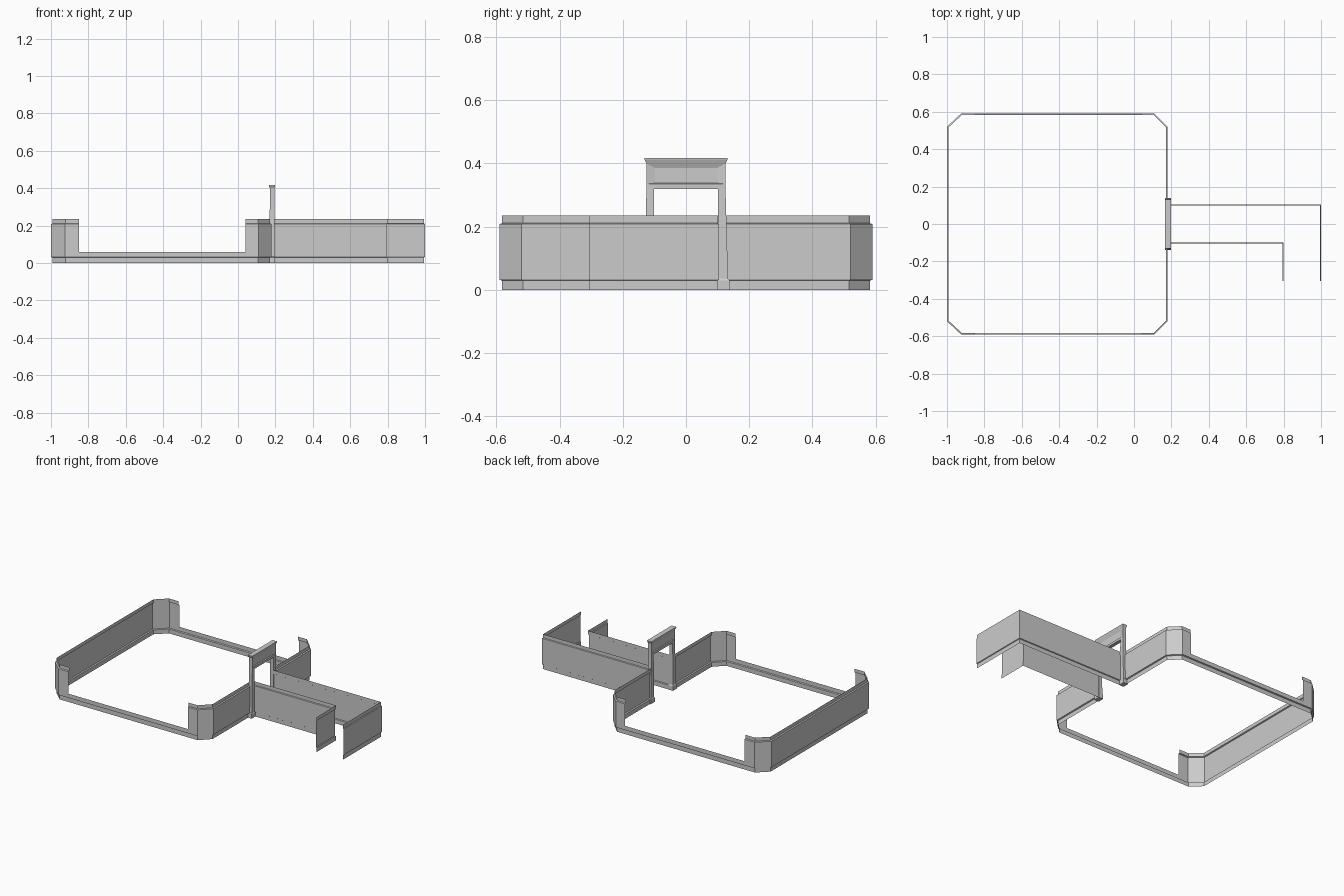
import bpy, bmesh
from mathutils import Vector

if "Cube" in bpy.data.objects:
    bpy.data.objects.remove(bpy.data.objects["Cube"])

# Wall sections as (inset towards the room, height): skirting, wall, top rail
FULL = [(1, 0), (1, 0.029), (0, 0.032), (0, 0.208), (1, 0.211), (1, 0.235)]
LOW = [(1, 0), (1, 0.029), (0, 0.032), (0, 0.06)]


def finish(bm, name):
    bmesh.ops.recalc_face_normals(bm, faces=bm.faces)
    mesh = bpy.data.meshes.new(name)
    bm.to_mesh(mesh)
    bm.free()
    obj = bpy.data.objects.new(name, mesh)
    bpy.context.collection.objects.link(obj)
    return obj


def wall(name, path, section, depth=0.008):
    """Sweep a section along a path, mitred; the room lies left of the path."""
    pts = [Vector(p) for p in path]
    dirs = [(b - a).normalized() for a, b in zip(pts, pts[1:])]
    normals = [Vector((-d.y, d.x)) for d in dirs]
    bm = bmesh.new()
    rows = []
    for i, p in enumerate(pts):
        n0 = normals[max(i - 1, 0)]
        n1 = normals[min(i, len(normals) - 1)]
        mitre = (n0 + n1) / (1 + n0.dot(n1))
        rows.append([bm.verts.new((*(p + mitre * k * depth), z)) for k, z in section])
    for r0, r1 in zip(rows, rows[1:]):
        for j in range(len(section) - 1):
            bm.faces.new((r0[j], r1[j], r1[j + 1], r0[j + 1]))
    return finish(bm, name)


def stack(name, layers, panel=False):
    """Loft rectangles given as (z, y min, y max, half depth in x)."""
    bm = bmesh.new()
    rings = []
    for z, y0, y1, h in layers:
        rings.append([bm.verts.new((DOOR_X + sx * h, y, z))
                      for sx, y in ((-1, y0), (1, y0), (1, y1), (-1, y1))])
    bm.faces.new(rings[0])
    bm.faces.new(rings[-1])
    for a, b in zip(rings, rings[1:]):
        for i in range(4):
            j = (i + 1) % 4
            bm.faces.new((a[i], a[j], b[j], b[i]))
    bmesh.ops.recalc_face_normals(bm, faces=bm.faces)
    if panel:
        # recessed panel on both broad faces
        broad = [f for f in bm.faces if abs(f.normal.x) > 0.9]
        bmesh.ops.inset_individual(bm, faces=broad, thickness=0.012)
        for f in broad:
            for v in f.verts:
                v.co.y = 0.098 if v.co.y > 0 else -0.098
                v.co.z = 0.385 if v.co.z > 0.36 else 0.338
                v.co.x -= 0.006 if v.co.x > DOOR_X else -0.006
    return finish(bm, name)


DOOR_X = 0.182

# Main room: chamfered square with wide openings on the front and back
wall("room_west_wall", [(-0.85, 0.59), (-0.925, 0.59), (-1, 0.52), (-1, -0.52),
                        (-0.925, -0.59), (-0.85, -0.59)], FULL)
wall("room_east_wall_back", [(0.18, 0.115), (0.18, 0.52), (0.11, 0.59), (0.04, 0.59)], FULL)
wall("room_east_wall_front", [(0.04, -0.59), (0.11, -0.59), (0.18, -0.52), (0.18, -0.115)], FULL)
wall("low_wall_front", [(-0.85, -0.59), (0.04, -0.59)], LOW)
wall("low_wall_back", [(0.04, 0.59), (-0.85, 0.59)], LOW)

# L-shaped corridor
wall("corridor_outer_wall", [(1, -0.305), (1, 0.104), (0.185, 0.104)], FULL, 0.005)
wall("corridor_inner_wall", [(0.185, -0.104), (0.795, -0.104), (0.795, -0.305)], FULL, 0.005)

# Doorway: tapered posts with plinths, panelled lintel and flared cornice
for side, s in (("back", 1), ("front", -1)):
    def layer(z, inner, outer, h):
        return (z, *sorted((s * inner, s * outer)), h)
    stack("door_post_" + side, [layer(0, 0.097, 0.139, 0.017), layer(0.03, 0.097, 0.138, 0.017),
                                layer(0.036, 0.101, 0.133, 0.014), layer(0.32, 0.101, 0.125, 0.012)])
stack("door_lintel_strip", [(0.32, -0.125, 0.125, 0.012), (0.335, -0.125, 0.125, 0.012)])
stack("door_lintel", [(0.335, -0.125, 0.125, 0.012), (0.40, -0.125, 0.125, 0.012)], panel=True)
stack("door_cornice", [(0.40, -0.125, 0.125, 0.012), (0.413, -0.132, 0.132, 0.017),
                       (0.418, -0.132, 0.132, 0.017)])
